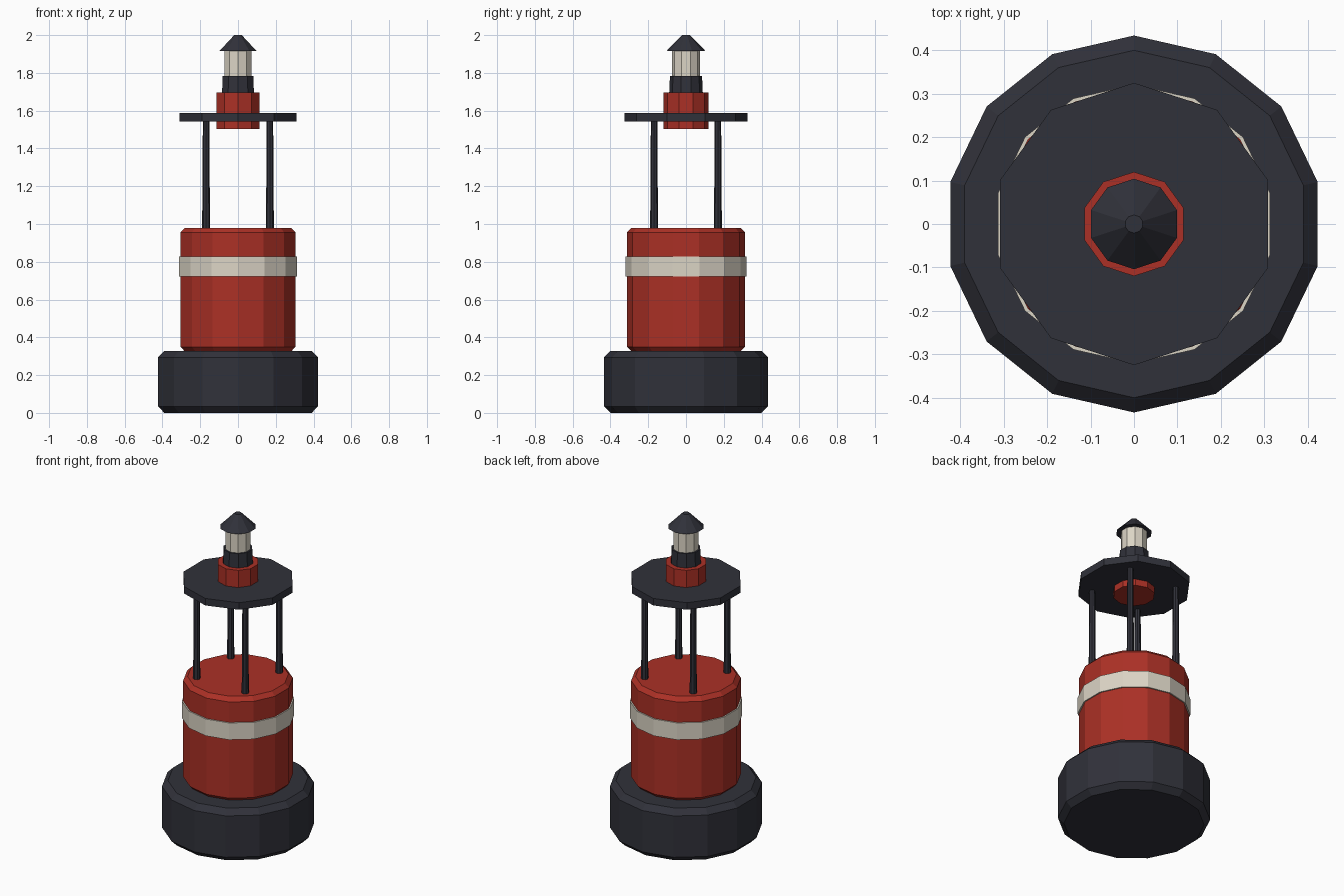
import bpy
import bmesh
from math import cos, sin, tau

cube = bpy.data.objects.get("Cube")
if cube:
    bpy.data.objects.remove(cube, do_unlink=True)


def material(name, rgb):
    mat = bpy.data.materials.new(name)
    mat.use_nodes = True
    color = (*rgb, 1.0)
    mat.diffuse_color = color
    mat.node_tree.nodes["Principled BSDF"].inputs["Base Color"].default_value = color
    return mat


DARK = material("charcoal", (0.03, 0.031, 0.042))
RED = material("signal red", (0.41, 0.03, 0.019))
CREAM = material("cream", (0.71, 0.66, 0.56))


def lathe(name, mat, sides, profile, x=0.0, y=0.0):
    """Closed flat-faced solid from (radius, z) rings, bottom to top, with a corner on +y."""
    bm = bmesh.new()
    rings = []
    for r, z in profile:
        rings.append([bm.verts.new((r * sin(-tau * i / sides), r * cos(tau * i / sides), z))
                      for i in range(sides)])
    for low, high in zip(rings, rings[1:]):
        for i in range(sides):
            j = (i + 1) % sides
            bm.faces.new((low[i], low[j], high[j], high[i]))
    bm.faces.new(rings[0][::-1])
    bm.faces.new(rings[-1])
    bmesh.ops.recalc_face_normals(bm, faces=bm.faces)
    mesh = bpy.data.meshes.new(name)
    bm.to_mesh(mesh)
    bm.free()
    mesh.materials.append(mat)
    obj = bpy.data.objects.new(name, mesh)
    obj.location = (x, y, 0)
    bpy.context.collection.objects.link(obj)
    return obj


def drum(name, mat, sides, r, z0, z1, bevel):
    """Cylinder with chamfered rims."""
    return lathe(name, mat, sides, [(r - bevel, z0), (r, z0 + bevel),
                                    (r, z1 - bevel), (r - bevel, z1)])


def cylinder(name, mat, sides, r, z0, z1):
    return lathe(name, mat, sides, [(r, z0), (r, z1)])


# Float and body
drum("float_base", DARK, 14, 0.434, 0.0, 0.328, 0.034)
drum("body", RED, 14, 0.313, 0.325, 0.98, 0.025)
cylinder("body_band", CREAM, 14, 0.321, 0.721, 0.827)

# Four slightly tapered posts
for side, x in (("left", 0.169), ("right", -0.169)):
    for end, y in (("front", -0.169), ("back", 0.169)):
        lathe(f"{end}_{side}_post", DARK, 8, [(0.021, 0.96), (0.017, 1.56)], x, y)

# Platform and lantern
cylinder("platform", DARK, 10, 0.325, 1.543, 1.587)
cylinder("lantern_collar", RED, 10, 0.12, 1.503, 1.695)
lathe("lantern_neck", DARK, 10, [(0.089, 1.69), (0.085, 1.783)])
cylinder("lantern_glass", CREAM, 10, 0.075, 1.78, 1.92)
lathe("lantern_cap", DARK, 10, [(0.104, 1.915), (0.021, 2.0)])
